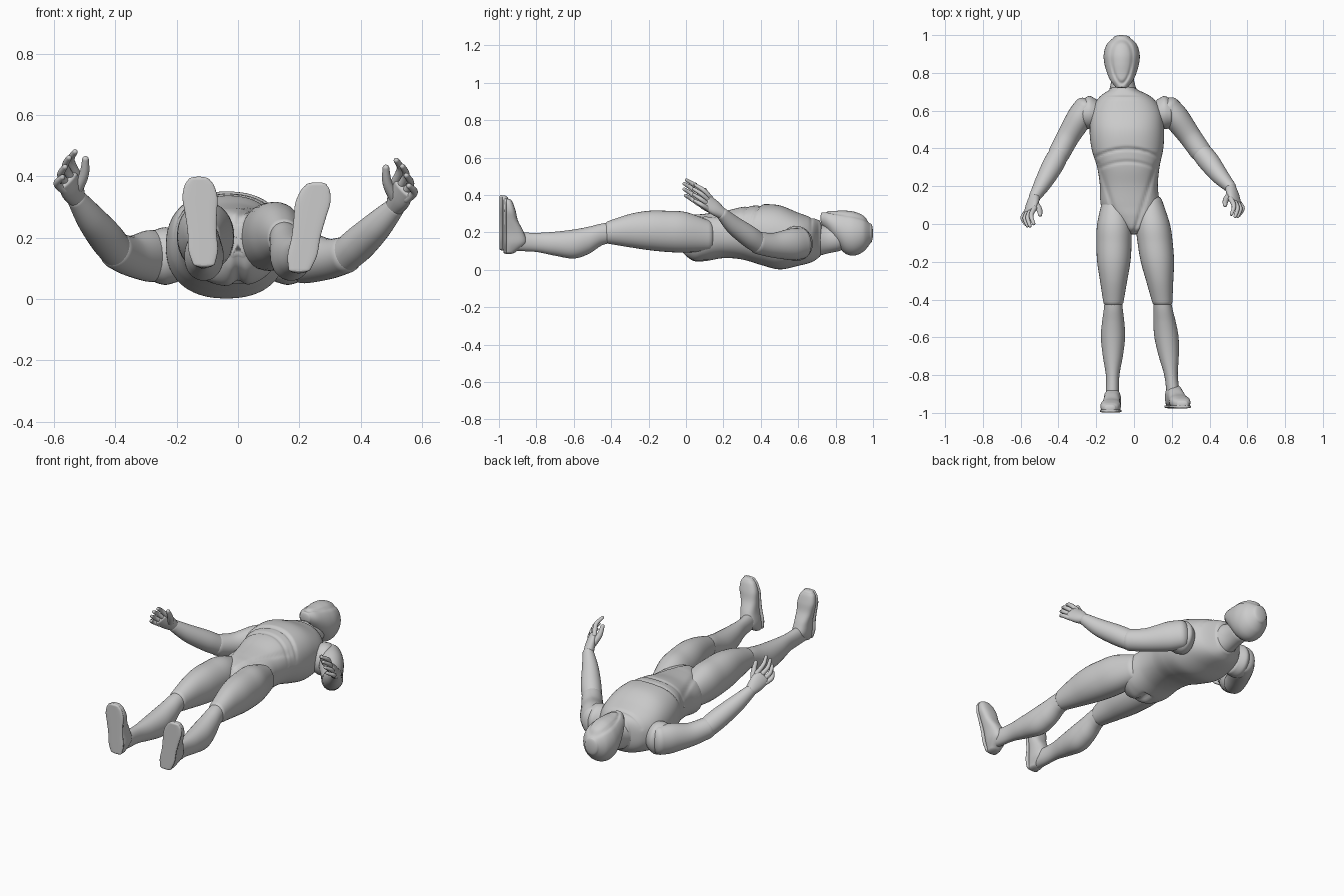
import bpy
import bmesh
from math import sin, cos, pi, exp, hypot
from mathutils import Vector

X, Y, Z = Vector((1, 0, 0)), Vector((0, 1, 0)), Vector((0, 0, 1))

old = bpy.data.objects.get("Cube")
if old:
    bpy.data.objects.remove(old, do_unlink=True)

grey = bpy.data.materials.new("light grey")
grey.use_nodes = True
grey.diffuse_color = (0.6, 0.6, 0.6, 1)
for node in grey.node_tree.nodes:
    if node.type == 'BSDF_PRINCIPLED':
        node.inputs["Base Color"].default_value = (0.6, 0.6, 0.6, 1)


def smooth_rows(rows, steps):
    """Catmull-Rom interpolation through rows of equal length."""
    ends = [rows[0]] + list(rows) + [rows[-1]]
    result = []
    for i in range(1, len(ends) - 2):
        for k in range(steps):
            t = k / steps
            result.append([
                b + 0.5 * t * (c - a + t * (2 * a - 5 * b + 4 * c - d + t * (3 * (b - c) + d - a)))
                for a, b, c, d in zip(*ends[i - 1:i + 3])])
    return result + [list(rows[-1])]


def loft(name, rows, across=None, normal=None, power=2.0, sides=32, steps=6, bulge=0.6, sculpt=None):
    """Skin rounded sections; a row is x, y, z, half width, half depth."""
    rows = smooth_rows(rows, steps)
    points = [Vector(r[:3]) for r in rows]
    rings = []
    for i, row in enumerate(rows):
        tangent = (points[min(i + 1, len(rows) - 1)] - points[max(i - 1, 0)]).normalized()
        rings.append((points[i], normal or tangent, row[3], row[4], tangent))

    # Rounded ends
    def cap(ring, sign):
        p, n, w, d, t = ring
        angles = [k * pi / 11 for k in range(1, 6)]
        return [(p + t * sign * bulge * min(w, d) * sin(a), n, w * cos(a), d * cos(a), t) for a in angles]

    rings = cap(rings[0], -1)[::-1] + rings + cap(rings[-1], 1)
    bm = bmesh.new()
    loops = []
    for p, n, w, d, _ in rings:
        u = across if across else n.cross(Z)
        u = (u - n * u.dot(n)).normalized()
        v = n.cross(u)
        loop = []
        for k in range(sides):
            c, s = cos(2 * pi * k / sides), sin(2 * pi * k / sides)
            fit = (abs(c) ** power + abs(s) ** power) ** (-1 / power)
            loop.append(bm.verts.new(p + u * (w * c * fit) + v * (d * s * fit)))
        loops.append(loop)
    for a, b in zip(loops, loops[1:]):
        for k in range(sides):
            j = (k + 1) % sides
            bm.faces.new((a[k], a[j], b[j], b[k]))
    bm.faces.new(loops[0])
    bm.faces.new(loops[-1])
    if sculpt:
        for vert in bm.verts:
            sculpt(vert.co)
    bmesh.ops.recalc_face_normals(bm, faces=bm.faces)
    for face in bm.faces:
        face.smooth = True
    mesh = bpy.data.meshes.new(name)
    bm.to_mesh(mesh)
    bm.free()
    mesh.materials.append(grey)
    obj = bpy.data.objects.new(name, mesh)
    bpy.context.collection.objects.link(obj)
    return obj


def groove(distance, width=0.008):
    return exp(-(distance / width) ** 2)


# Torso with chest plate, rib arches, hip lines and seat cleft
def sculpt_torso(co):
    dx = abs(co.x + 0.035)
    if co.z > 0.2:
        arch = 0.40 - 1.6 * dx * dx
        cut = 0.009 * groove(co.y - arch)
        cut += 0.006 * groove(co.y - arch + 0.07)
        cut += 0.005 * groove(co.y - 0.67)
        if co.y < 0.33:
            cut += 0.008 * groove(dx - 0.05 - 0.33 * co.y, 0.01)
        if co.y < arch:
            cut += 0.006
        co.z -= cut
    elif co.z < 0.15 and co.y < 0.12:
        co.z += 0.02 * groove(co.x, 0.02)


loft("torso", [
    (-0.055, 0.71, 0.165, 0.075, 0.10),
    (-0.045, 0.67, 0.16, 0.14, 0.12),
    (-0.04, 0.60, 0.163, 0.185, 0.142),
    (-0.038, 0.50, 0.173, 0.197, 0.171),
    (-0.035, 0.40, 0.188, 0.19, 0.162),
    (-0.03, 0.30, 0.198, 0.165, 0.143),
    (-0.027, 0.20, 0.19, 0.153, 0.128),
    (-0.02, 0.10, 0.175, 0.155, 0.13),
    (-0.01, 0.04, 0.172, 0.125, 0.127),
    (0, -0.02, 0.185, 0.065, 0.10),
    (0, -0.045, 0.19, 0.035, 0.07),
], X, Y, power=2.3, sides=80, steps=12, bulge=0.3, sculpt=sculpt_torso)

loft("neck", [(-0.063, 0.82, 0.17, 0.062, 0.07),
              (-0.06, 0.75, 0.16, 0.062, 0.075),
              (-0.055, 0.66, 0.16, 0.09, 0.10)], X, Y)


# Helmeted head with a teardrop face plate
def sculpt_head(co):
    if co.z > 0.2:
        dx, dy = co.x + 0.065, co.y - 0.86
        rim = hypot(dx / (0.055 + 0.12 * dy), dy / 0.115) - 1
        co.z -= 0.007 * groove(rim, 0.1)


loft("head", [(-0.065, y, z, w, d) for y, z, w, d in [
    (0.73, 0.272, 0.037, 0.036),
    (0.76, 0.258, 0.06, 0.056),
    (0.80, 0.23, 0.078, 0.085),
    (0.85, 0.202, 0.092, 0.114),
    (0.90, 0.193, 0.095, 0.117),
    (0.95, 0.193, 0.08, 0.095),
    (0.985, 0.195, 0.045, 0.055)]],
    X, Y, sides=64, steps=10, bulge=0.33, sculpt=sculpt_head)

# Legs: y, low z, high z, half width
THIGH = [(0.12, 0.10, 0.265, 0.065), (0.0, 0.092, 0.308, 0.09), (-0.1, 0.095, 0.315, 0.093),
         (-0.2, 0.105, 0.315, 0.088), (-0.3, 0.12, 0.298, 0.072), (-0.41, 0.138, 0.262, 0.054)]
SHIN = [(-0.39, 0.145, 0.255, 0.046), (-0.45, 0.13, 0.247, 0.05), (-0.52, 0.085, 0.23, 0.059),
        (-0.6, 0.06, 0.215, 0.064), (-0.7, 0.075, 0.203, 0.053), (-0.8, 0.095, 0.197, 0.036),
        (-0.89, 0.10, 0.2, 0.035), (-0.95, 0.105, 0.2, 0.036)]
# Feet: z, instep y, half width
FOOT = [(0.115, -0.93, 0.033), (0.16, -0.875, 0.045), (0.22, -0.89, 0.044),
        (0.28, -0.92, 0.049), (0.33, -0.932, 0.054), (0.37, -0.945, 0.045), (0.388, -0.955, 0.032)]

for side, hip, splay, toe_out, lift, reach in [("right", -0.105, -0.01, -0.06, 0.0, 0.0),
                                               ("left", 0.1, 0.12, 0.2, -0.018, 0.022)]:
    for part, profile in [("thigh", THIGH), ("shin", SHIN)]:
        loft(side + "_" + part,
             [(hip - splay * y, y, (lo + hi) / 2, w, (hi - lo) / 2) for y, lo, hi, w in profile],
             X, Y, power=2.1, steps=8, bulge=0.6 if part == "thigh" else 0.2)
    ankle = hip + splay * 0.93
    sole = -0.997 + reach
    loft(side + "_foot",
         [(ankle + toe_out * (z - 0.17), (sole + top + reach) / 2, z + lift, w, (top + reach - sole) / 2)
          for z, top, w in FOOT],
         X, Z, power=2.6, bulge=0.5)
    # Thin shoe sole
    loft(side + "_sole",
         [(ankle + toe_out * (z - 0.17), sole + 0.008, z + lift, w + 0.003, 0.009) for z, _, w in FOOT],
         X, Z, power=4, bulge=1.2)

# Arms, described on the right and shifted for the left
ARM = [(-0.255, 0.62, 0.14, 0.062, 0.082), (-0.29, 0.56, 0.14, 0.068, 0.084),
       (-0.35, 0.46, 0.14, 0.06, 0.066), (-0.397, 0.372, 0.158, 0.057, 0.06),
       (-0.43, 0.31, 0.20, 0.056, 0.057), (-0.48, 0.22, 0.262, 0.046, 0.049),
       (-0.525, 0.145, 0.325, 0.031, 0.034)]
KNUCKLE = Vector((-0.553, 0.065, 0.39))
REACH = Vector((-0.38, -0.69, 0.61)).normalized()
SPREAD = Vector((-0.5, -0.2, -0.7)).normalized()
CURL = Vector((0.03, -0.012, 0.0))


def place(row, t, side):
    """Shift a right-hand row to its own side; t runs from shoulder to hand."""
    x, y, z, w, d = row
    if side == "left":
        x, y, z = -x - 0.075 + 0.06 * t, y + 0.05 * t * t, z - 0.028 * t
    return (x, y, z, w, d)


for side in ("right", "left"):
    spread = SPREAD.copy()
    if side == "left":
        spread.x = -spread.x
    arm = [place(row, i / 6, side) for i, row in enumerate(ARM)]
    loft(side + "_upper_arm", arm[:4], steps=8, bulge=0.7)
    start = arm[3][:3] + (0.053, 0.056)
    loft(side + "_forearm", [start] + arm[4:], steps=8, bulge=0.8)
    # Shoulder cap bridging the chest and the arm
    loft(side + "_shoulder_cap", [place(row, 0, side) for row in [
        (-0.20, 0.585, 0.14, 0.075, 0.085),
        (-0.235, 0.59, 0.14, 0.088, 0.094),
        (-0.265, 0.585, 0.14, 0.078, 0.088)]], Y, X, bulge=0.3)
    # Palm
    wrist = Vector(ARM[-1][:3])
    palm = [(wrist, 0.03, 0.028), (wrist.lerp(KNUCKLE, 0.5), 0.044, 0.026), (KNUCKLE, 0.046, 0.018)]
    loft(side + "_palm", [place((*p, w, d), 1, side) for p, w, d in palm], spread, sides=24)
    # Fingers
    for name, offset, length in [("index", -0.036, 0.088), ("middle", -0.012, 0.095),
                                 ("ring", 0.012, 0.085), ("little", 0.034, 0.066)]:
        base = KNUCKLE + SPREAD * offset
        fan = SPREAD * (offset * 0.25)
        path = [base - REACH * 0.015, base + REACH * length * 0.5 + fan,
                base + REACH * length + fan + CURL]
        loft(side + "_" + name + "_finger",
             [place((*p, r, r), 1, side) for p, r in zip(path, (0.014, 0.012, 0.009))],
             spread, sides=12, bulge=1)
    # Thumb
    loft(side + "_thumb", [place(row, 1, side) for row in [
        (-0.53, 0.115, 0.35, 0.02, 0.02), (-0.502, 0.078, 0.405, 0.016, 0.016),
        (-0.497, 0.05, 0.455, 0.011, 0.011)]], spread, sides=14, bulge=1)
